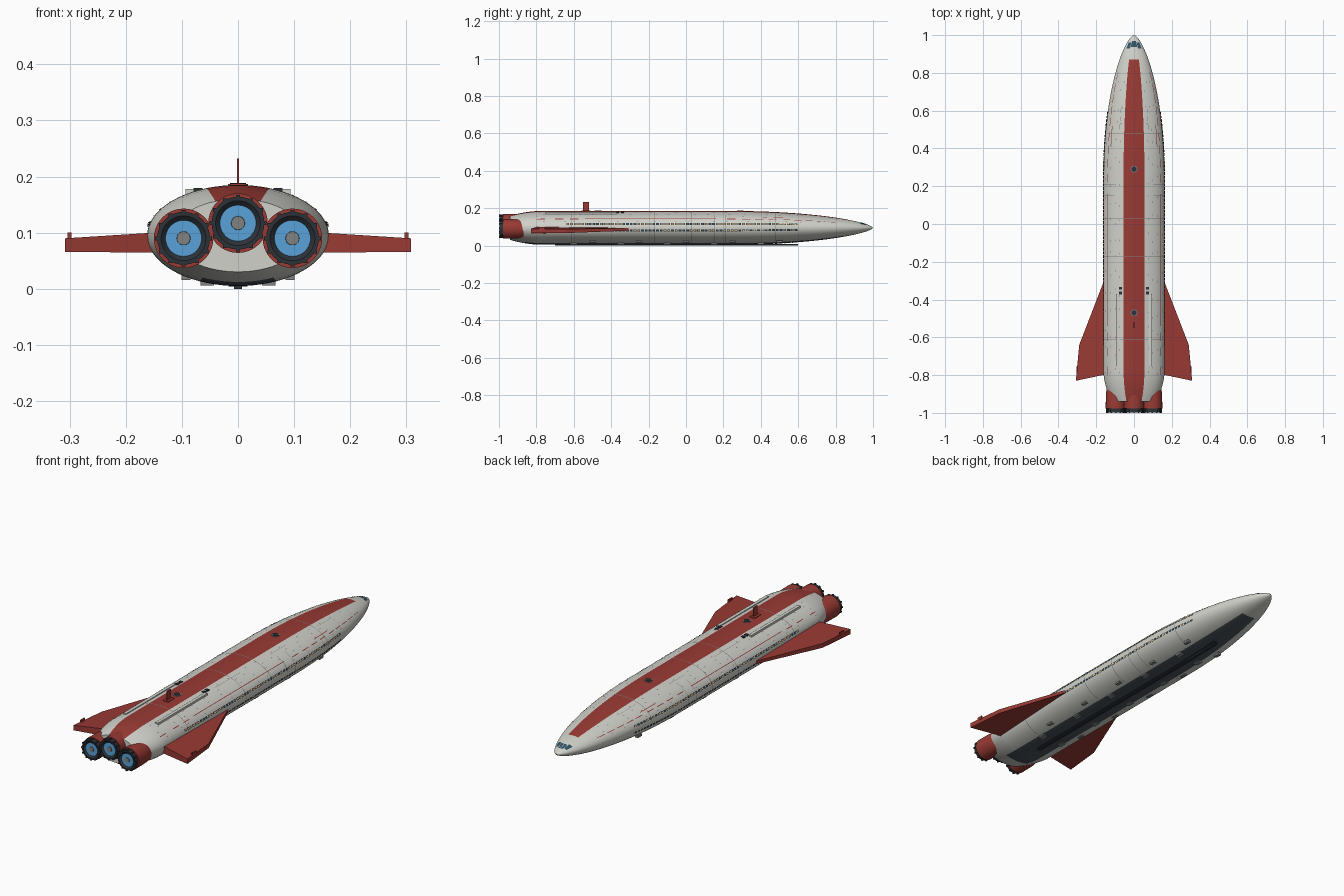
import bpy, bmesh, random
from math import sin, cos, pi, radians, hypot
from mathutils import Vector

random.seed(4)
if "Cube" in bpy.data.objects:
    bpy.data.objects.remove(bpy.data.objects["Cube"])


def material(name, *rgb):
    m = bpy.data.materials.new(name)
    m.use_nodes = True
    m.diffuse_color = (*rgb, 1)
    m.node_tree.nodes["Principled BSDF"].inputs["Base Color"].default_value = (*rgb, 1)
    return m


WHITE = material("hull white", .64, .64, .6)
RED = material("dark red", .32, .042, .034)
SLATE = material("belly slate", .07, .085, .1)
DARK = material("charcoal", .025, .032, .04)
BLUE = material("engine glow blue", .1, .36, .7)
GREY = material("mid grey", .22, .23, .23)
AMBER = material("window amber", .8, .5, .16)
GLASS = material("cockpit glass", .03, .085, .12)

MID_Z = .095


def section(y):
    """Half width and half height of the hull at y."""
    k = 1
    if y > .25:
        k = max(1 - ((y - .25) / .75) ** 2, 0) ** .65
    elif y < -.78:
        k = 1 - .28 * ((-.78 - y) / .16) ** 1.8
    return .162 * k, .09 * k


def on_hull(y, deg, lift=0):
    """Point on the hull, the angle counted from the top towards +x."""
    w, h = section(y)
    a = radians(deg)
    nx, nz = sin(a) * h, cos(a) * w
    n = hypot(nx, nz) or 1
    return Vector((w * sin(a) + lift * nx / n, y, MID_Z + h * cos(a) + lift * nz / n))


def finish(name, bm, mats, smooth=True, fix=True):
    if fix:
        bmesh.ops.recalc_face_normals(bm, faces=bm.faces)
    me = bpy.data.meshes.new(name)
    bm.to_mesh(me)
    bm.free()
    for m in mats:
        me.materials.append(m)
    ob = bpy.data.objects.new(name, me)
    bpy.context.collection.objects.link(ob)
    if smooth:
        bpy.ops.object.select_all(action='DESELECT')
        ob.select_set(True)
        bpy.context.view_layer.objects.active = ob
        bpy.ops.object.shade_smooth_by_angle(angle=radians(35))
    return ob


def patch(bm, y0, y1, a0, a1, lift=.0012, mat=0):
    """Thin plate that follows the hull."""
    a0, a1 = min(a0, a1), max(a0, a1)
    ny, na = max(1, round((y1 - y0) / .03)), max(1, round((a1 - a0) / 5))
    g = [[bm.verts.new(on_hull(y0 + (y1 - y0) * i / ny, a0 + (a1 - a0) * j / na, lift))
          for j in range(na + 1)] for i in range(ny + 1)]
    for i in range(ny):
        for j in range(na):
            f = bm.faces.new((g[i][j], g[i][j + 1], g[i + 1][j + 1], g[i + 1][j]))
            f.material_index = mat


def box(bm, x, y, z, sx, sy, sz):
    r = bmesh.ops.create_cube(bm, size=1)
    bmesh.ops.scale(bm, vec=(sx, sy, sz), verts=r["verts"])
    bmesh.ops.translate(bm, vec=(x, y, z), verts=r["verts"])


def lathe(name, profile, x, z, mats, rule=lambda y, r: 0, n=40):
    """Turn (y, radius) pairs about an axis along y."""
    bm = bmesh.new()
    rings = [[bm.verts.new((x + r * cos(2 * pi * i / n), y, z + r * sin(2 * pi * i / n)))
              for i in range(n)] for y, r in profile]
    for k in range(len(rings) - 1):
        a, b = rings[k], rings[k + 1]
        for i in range(n):
            j = (i + 1) % n
            bm.faces.new((a[i], a[j], b[j], b[i])).material_index = rule(k, n)
    bm.faces.new(rings[0]).material_index = rule(0, n)
    bm.faces.new(rings[-1]).material_index = rule(len(rings) - 2, n)
    return finish(name, bm, mats)


# Hull: lofted ellipses with a red back stripe and a slate belly
ys = [-.94, -.92, -.9, -.88, -.86, -.83, -.8, -.78] + [-.7 + .1 * i for i in range(10)]
ys += [.25 + .031 * i for i in range(20)] + [.87, .89, .91, .93, .945, .96, .97, .98, .988, .994, .998]
bm = bmesh.new()
N = 72
rings = [[bm.verts.new(on_hull(y, 360 * i / N)) for i in range(N)] for y in ys]
for k in range(len(ys) - 1):
    mid = (ys[k] + ys[k + 1]) / 2
    for i in range(N):
        j = (i + 1) % N
        f = bm.faces.new((rings[k][i], rings[k][j], rings[k + 1][j], rings[k + 1][i]))
        off = abs((i + .5) * 5 - 180)
        if off > 160 and mid < .87:
            f.material_index = 1
        elif off < 25 and -.86 < mid < .85:
            f.material_index = 2
bm.faces.new(rings[0])
tip = bm.verts.new((0, 1, MID_Z + .002))
for i in range(N):
    bm.faces.new((rings[-1][i], rings[-1][(i + 1) % N], tip))
finish("hull", bm, [WHITE, RED, SLATE])

# Engines: nacelle, nozzle rim, glowing disc, hub and bolts
for label, ex, ez in (("left", .097, .09), ("right", -.097, .09), ("centre", 0, .117)):
    lathe(label + "_nacelle", [(-.8, .004), (-.815, .022), (-.835, .035), (-.865, .046),
                               (-.9, .052), (-.978, .053), (-.978, .045)], ex, ez, [RED])
    lathe(label + "_nozzle", [(-.97, .047), (-.998, .047), (-.998, .04), (-.99, .031), (-.975, .031)],
          ex, ez, [DARK])
    lathe(label + "_glow", [(-.975, .036), (-.991, .036)], ex, ez, [BLUE])
    lathe(label + "_hub", [(-.985, .013), (-.995, .012)], ex, ez, [GREY], n=20)
    bm = bmesh.new()
    for i in range(12):
        a = 2 * pi * i / 12
        box(bm, ex + .047 * cos(a), -.989, ez + .047 * sin(a), .007, .022, .007)
    finish(label + "_nozzle_bolts", bm, [DARK], False)

# Swept fins with tip stubs: each corner is x, y, low z, high z
corners = [(.12, -.2, .084, .096), (.29, -.64, .067, .088), (.308, -.83, .066, .09), (.12, -.79, .064, .102)]
for label, s in (("left", 1), ("right", -1)):
    bm = bmesh.new()
    low = [bm.verts.new((s * x, y, a)) for x, y, a, b in corners]
    high = [bm.verts.new((s * x, y, b)) for x, y, a, b in corners]
    bm.faces.new(low)
    bm.faces.new(high)
    for i in range(4):
        j = (i + 1) % 4
        bm.faces.new((low[i], low[j], high[j], high[i]))
    box(bm, s * .3, -.77, .092, .007, .03, .016)
    finish(label + "_fin", bm, [RED], False)

# Dorsal mast and round hatches
bm = bmesh.new()
box(bm, 0, -.535, .206, .003, .032, .052)
box(bm, 0, -.535, .186, .028, .05, .004)
finish("dorsal_mast", bm, [RED], False)
for label, y in (("front", .29), ("rear", -.47)):
    for part, r, z, m in (("rim", .018, .187, GREY), ("cover", .014, .189, DARK)):
        bm = bmesh.new()
        c = bmesh.ops.create_cone(bm, cap_ends=True, segments=24, radius1=r, radius2=r, depth=.008)
        bmesh.ops.translate(bm, vec=(0, y, z - .004), verts=c["verts"])
        finish(label + "_hatch_" + part, bm, [m])

# Shoulder rails and small dark vents ahead of them
rails, vents = bmesh.new(), bmesh.new()
for s in (1, -1):
    box(rails, s * .086, -.56, .172, .016, .38, .012)
    for y in (-.34, -.365):
        box(vents, s * .071, y, .176, .016, .015, .008)
finish("shoulder_rails", rails, [WHITE], False)
finish("shoulder_vents", vents, [DARK], False)

# Window rows: dark frames with lit or unlit panes
bm = bmesh.new()
for s in (1, -1):
    for angle, lit in ((77, .75), (98, .3)):
        for i in range(62):
            y = -.64 + .02 * i
            patch(bm, y, y + .015, s * (angle - 3.2), s * (angle + 3.2), .0025, 0)
            pane = 1 if random.random() < lit else 2
            patch(bm, y + .003, y + .012, s * (angle - 1.8), s * (angle + 1.8), .0035, pane)
finish("side_windows", bm, [DARK, AMBER, GLASS], False, False)

# Cockpit panes, longer in the middle
bm = bmesh.new()
for s in (1, -1):
    patch(bm, .938, .97, s * 1.5, s * 20, .0015)
    patch(bm, .93, .962, s * 23, s * 48, .0015)
finish("cockpit_windows", bm, [GLASS], False, False)

# Red pinstripes, broken up towards the nose and tail
bm = bmesh.new()
for s in (1, -1):
    patch(bm, -.54, .16, s * 57, s * 58.6)
    for y in (-.8, -.7, -.62, .22, .3, .37, .44, .52, .58, .64, .7, .76):
        patch(bm, y, y + .045, s * 58, s * 60)
    patch(bm, .41, .52, s * 50, s * 51.5)
finish("pinstripes", bm, [RED], False, False)

# Panel seams around the hull and along its shoulders
bm = bmesh.new()
for y in (.48, .03, -.17, -.61):
    patch(bm, y - .0015, y + .0015, -150, 150, .0008)
for s in (1, -1):
    for y in (.15, .21):
        patch(bm, y - .0012, y + .0012, s * 40, s * 150, .0008)
    for y0, y1 in ((.13, .25), (-.3, -.1), (.5, .62)):
        patch(bm, y0, y1, s * 30, s * 30.7, .0008)
finish("panel_seams", bm, [GREY], False, False)

# Scattered small service ports
bm = bmesh.new()
for s in (1, -1):
    for angle in (27, 37, 48, 66):
        for i in range(16):
            y = -.78 + .1 * i + random.uniform(-.03, .03)
            patch(bm, y, y + .01, s * angle, s * (angle + 1.5))
finish("service_ports", bm, [GREY], False, False)

# Belly keel strip and equipment boxes
bm = bmesh.new()
box(bm, 0, -.05, .004, .014, 1.3, .008)
patch(bm, -.7, .6, 174, 186, .001)
finish("keel_strip", bm, [DARK], False)
bm = bmesh.new()
for s in (1, -1):
    for y in (-.6, -.35, -.1, .15, .4):
        box(bm, s * .055, y, .011, .024, .035, .01)
        box(bm, s * .093, y + .1, .022, .016, .03, .012)
finish("belly_boxes", bm, [GREY], False)
